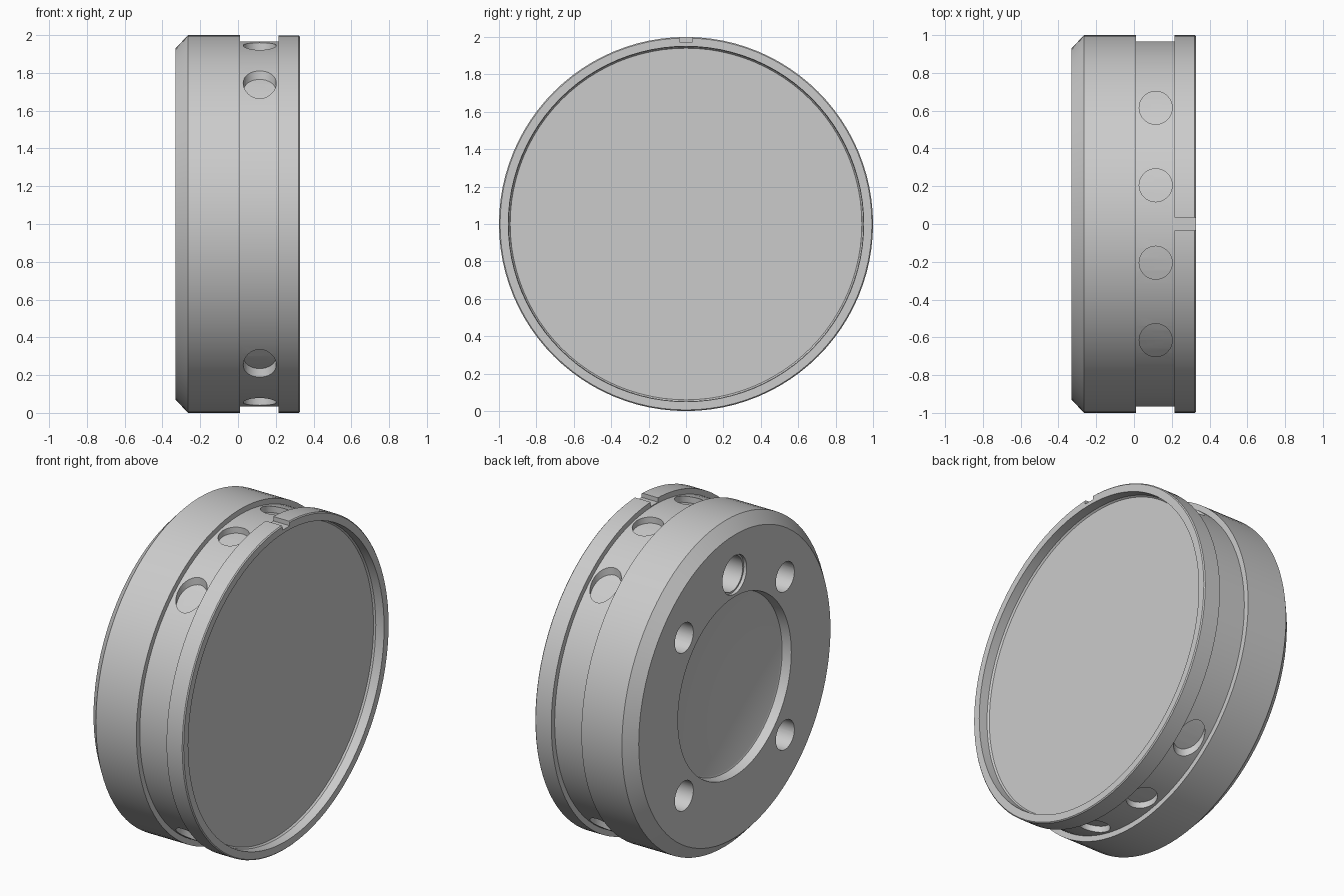
import bpy, bmesh, math
from mathutils import Matrix

if "Cube" in bpy.data.objects:
    bpy.data.objects.remove(bpy.data.objects["Cube"])

N = 96       # segments of the main turning
CZ = 1.0     # height of the x-direction axis


def finish(name, bm):
    bmesh.ops.recalc_face_normals(bm, faces=bm.faces)
    me = bpy.data.meshes.new(name)
    bm.to_mesh(me)
    bm.free()
    ob = bpy.data.objects.new(name, me)
    bpy.context.collection.objects.link(ob)
    return ob


def lathe(name, profile, n=N, y=0.0, z=0.0):
    """Turn (x, radius) points about an x-direction axis, capped at both ends."""
    bm = bmesh.new()
    rings = []
    for x, r in profile:
        rings.append([bm.verts.new((x, y + r * math.sin(2 * math.pi * i / n),
                                    CZ + z + r * math.cos(2 * math.pi * i / n)))
                      for i in range(n)])
    for a, b in zip(rings, rings[1:]):
        for i in range(n):
            j = (i + 1) % n
            bm.faces.new((a[i], a[j], b[j], b[i]))
    bm.faces.new(rings[0])
    bm.faces.new(rings[-1])
    return finish(name, bm)


def upright(name, x, y, r, n=32):
    """Vertical cylinder through the whole body."""
    bm = bmesh.new()
    bmesh.ops.create_cone(bm, cap_ends=True, segments=n, radius1=r, radius2=r, depth=2.4,
                          matrix=Matrix.Translation((x, y, CZ)))
    return finish(name, bm)


def cut(target, cutter, remove=True):
    m = target.modifiers.new("cut", 'BOOLEAN')
    m.operation = 'DIFFERENCE'
    m.solver = 'EXACT'
    m.object = cutter
    bpy.context.view_layer.objects.active = target
    bpy.ops.object.modifier_apply(modifier=m.name)
    if remove:
        bpy.data.objects.remove(cutter)


# Turned body: rear recess, chamfer, oil groove, rim and front dish
body = lathe("piston_body", [
    (-.27, .53), (-.275, .54), (-.33, .55), (-.33, .93), (-.265, 1), (.01, 1),
    (.01, .967), (.215, .967), (.215, 1), (.321, 1), (.327, .994),
    (.327, .95), (.272, .948), (.262, .94)])

# Shallow vertical ports in the groove, stopping at an inner cylinder
core = lathe("core_helper", [(-.2, .93), (.4, .93)])
core.hide_render = True
for y in (-.615, -.205, .205, .615):
    port = upright("port_cutter", .115, y, .0875)
    cut(port, core, remove=False)
    cut(body, port)
bpy.data.objects.remove(core)

# Four bolt holes and one stepped port in the rear face
for y in (-.49, .49):
    for z in (-.485, .485):
        cut(body, lathe("bolt_cutter", [(-.4, .09), (-.08, .09)], 32, y, z))
cut(body, lathe("inlet_cutter", [(-.4, .118), (-.31, .118), (-.31, .108), (-.08, .108)],
                32, 0, .685))

# Slot across the top of the rim
bm = bmesh.new()
bmesh.ops.create_cube(bm, size=1, matrix=Matrix.Translation((.30, 0, 2.022)) @
                      Matrix.Diagonal((.18, .07, .1, 1)))
cut(body, finish("slot_cutter", bm))

bpy.ops.object.select_all(action='DESELECT')
body.select_set(True)
bpy.context.view_layer.objects.active = body
bpy.ops.object.shade_smooth_by_angle(angle=math.radians(30))
